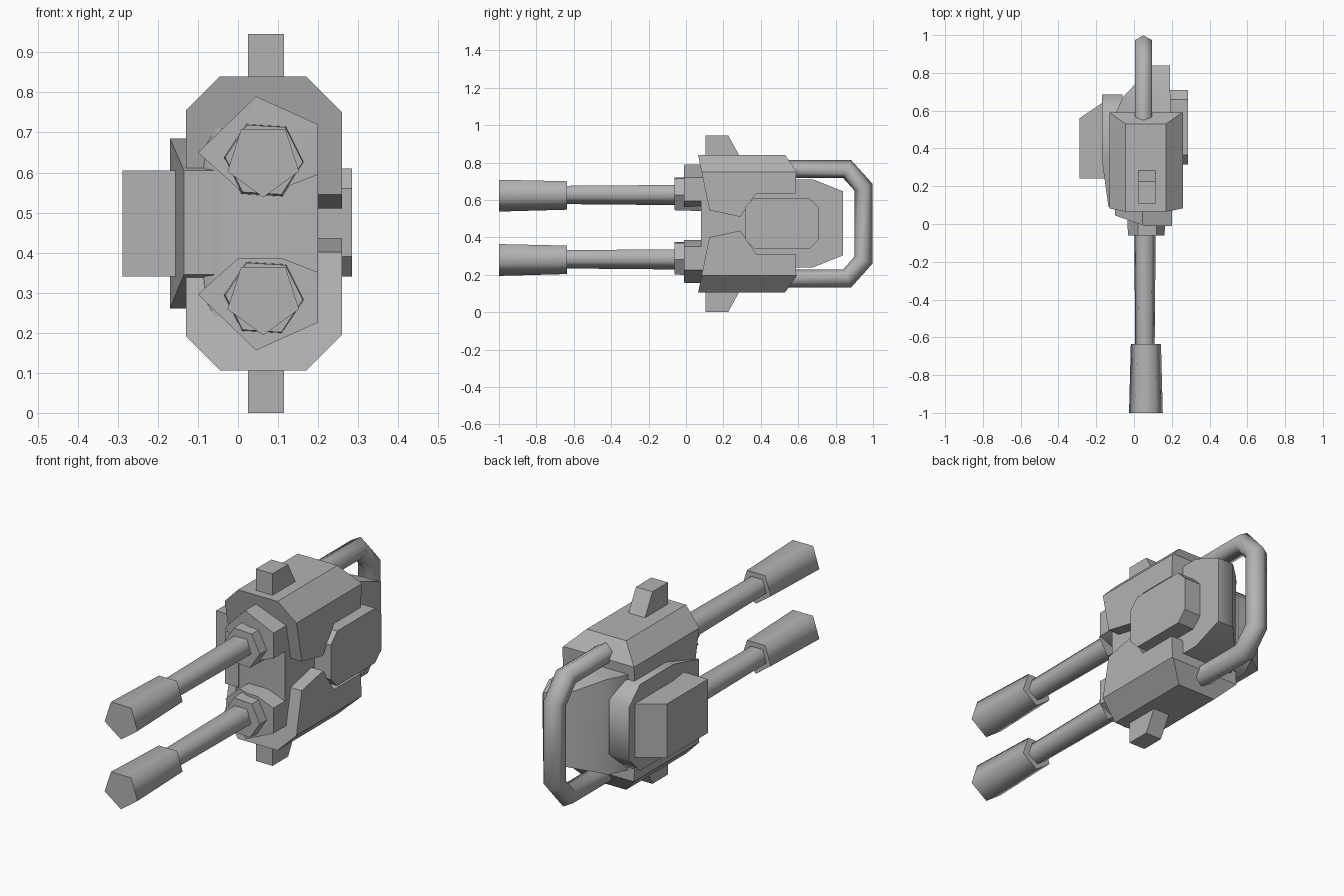
import bpy, bmesh, math
from mathutils import Vector

if "Cube" in bpy.data.objects:
    bpy.data.objects.remove(bpy.data.objects["Cube"])

MID_Z = 0.473
METAL = bpy.data.materials.new("grey metal")
METAL.use_nodes = True
METAL.diffuse_color = (0.45, 0.45, 0.45, 1)
METAL.node_tree.nodes["Principled BSDF"].inputs["Base Color"].default_value = METAL.diffuse_color


def finish(bm, name, angle=30, mirrored=False):
    """Turn a bmesh into a shaded object, optionally mirrored about MID_Z."""
    if mirrored:
        for v in bm.verts:
            v.co.z = 2 * MID_Z - v.co.z
    bmesh.ops.recalc_face_normals(bm, faces=bm.faces)
    mesh = bpy.data.meshes.new(name)
    bm.to_mesh(mesh)
    bm.free()
    mesh.materials.append(METAL)
    obj = bpy.data.objects.new(name, mesh)
    bpy.context.collection.objects.link(obj)
    bpy.ops.object.select_all(action="DESELECT")
    bpy.context.view_layer.objects.active = obj
    obj.select_set(True)
    bpy.ops.object.shade_smooth_by_angle(angle=math.radians(angle))
    return obj


def loft(rings):
    """Skin a list of rings with equal counts and cap both ends."""
    bm = bmesh.new()
    loops = [[bm.verts.new(p) for p in ring] for ring in rings]
    for a, b in zip(loops, loops[1:]):
        for i in range(len(a)):
            j = (i + 1) % len(a)
            bm.faces.new((a[i], a[j], b[j], b[i]))
    bm.faces.new(loops[0])
    bm.faces.new(loops[-1])
    return bm


def prism(profile, axis, lo, hi):
    """Extrude a 2D profile along an axis; the profile uses the other two in order."""
    def place(p, d):
        co = list(p)
        co.insert("xyz".index(axis), d)
        return co
    return loft([[place(p, d) for p in profile] for d in (lo, hi)])


def cut(bm, point, normal):
    """Slice away everything on the normal side and close the hole."""
    res = bmesh.ops.bisect_plane(
        bm, geom=bm.verts[:] + bm.edges[:] + bm.faces[:], dist=1e-5,
        plane_co=Vector(point), plane_no=Vector(normal), clear_outer=True)
    edges = [e for e in res["geom_cut"] if isinstance(e, bmesh.types.BMEdge)]
    bmesh.ops.holes_fill(bm, edges=edges, sides=0)


def ring_y(x, z, y, radius, sides, turn):
    """Regular polygon facing along y."""
    return [(x + radius * math.cos(turn + math.tau * i / sides), y,
             z + radius * math.sin(turn + math.tau * i / sides)) for i in range(sides)]


# Central core, rounded at its left front and bevelled at the back
core = prism([(0.2, 0.08), (0.19, 0.84), (0.1, 0.84), (-0.06, 0.67), (-0.1, 0.58),
              (-0.1, 0.14), (-0.08, 0.1), (-0.02, 0.08)], "z", 0.24, 0.71)
cut(core, (0, 0.68, 0.71), (0, 0.4, 1))
cut(core, (0, 0.68, 0.24), (0, 0.4, -1))
finish(core, "core", 50)

# Upper and lower armour shells, front blocks and lugs
for level, flip in (("upper", False), ("lower", True)):
    shell = prism([(0.065, 0.84), (0.53, 0.84), (0.59, 0.755), (0.585, 0.635),
                   (0.375, 0.635), (0.29, 0.51), (0.125, 0.545)], "x", -0.13, 0.26)
    cut(shell, (0.17, 0, 0.84), (1, 0, 1))
    cut(shell, (-0.045, 0, 0.84), (-1, 0, 1))
    finish(shell, level + "_shell", 30, flip)

    block = prism([(-0.1, 0.65), (0.045, 0.79), (0.2, 0.72), (0.2, 0.595),
                   (0.11, 0.56), (0.0, 0.56)], "y", -0.01, 0.14)
    cut(block, (-0.1, 0.045, 0), (-0.35, -1, 0))
    finish(block, level + "_front_block", 30, flip)

    lug = prism([(0.105, 0.8), (0.105, 0.946), (0.225, 0.946), (0.305, 0.8)],
                "x", 0.025, 0.115)
    finish(lug, level + "_lug", 30, flip)

# Twin barrels with collars and flared muzzles
for level, z in (("upper", 0.632), ("lower", 0.288)):
    finish(loft([ring_y(0.065, z, -0.062, 0.097, 6, -0.06),
                 ring_y(0.065, z, 0.1, 0.103, 6, -0.06)]), level + "_collar", 45)
    finish(loft([ring_y(0.058, z, -0.66, 0.054, 5, -math.pi / 2),
                 ring_y(0.058, z, 0.0, 0.06, 5, -math.pi / 2)]), level + "_barrel", 75)
    finish(loft([ring_y(0.063, z, -1.0, 0.094, 5, -math.pi / 2),
                 ring_y(0.063, z, -0.635, 0.084, 5, -math.pi / 2)]), level + "_muzzle", 75)

# Right side plate with a tapered front, and the box on it
plate = prism([(0.09, 0.345), (0.09, 0.605), (0.34, 0.685), (0.6, 0.685),
               (0.685, 0.605), (0.685, 0.345), (0.6, 0.26), (0.34, 0.26)], "x", -0.17, -0.06)
cut(plate, (-0.17, 0.34, 0), (-0.25, -0.035, 0))
finish(plate, "right_plate", 50)
finish(prism([(-0.288, 0.24), (-0.288, 0.56), (-0.17, 0.64), (-0.1, 0.64),
              (-0.1, 0.24)], "z", 0.34, 0.605), "right_box", 30)

# Left octagonal cover
finish(prism([(0.315, 0.39), (0.315, 0.56), (0.365, 0.61), (0.66, 0.61), (0.71, 0.56),
              (0.71, 0.39), (0.66, 0.34), (0.365, 0.34)], "x", 0.15, 0.285), "left_cover", 30)

# Rear handle: a six-sided tube swept along a bent path with mitred corners
path = [Vector((0.05, y, z)) for y, z in ((0.5, 0.765), (0.862, 0.765), (0.95, 0.667),
                                          (0.95, 0.279), (0.862, 0.181), (0.5, 0.181))]
rings = []
for i, p in enumerate(path):
    before = (p - path[max(i - 1, 0)]).normalized()
    after = (path[min(i + 1, len(path) - 1)] - p).normalized()
    along = (before + after).normalized()
    out = Vector((1, 0, 0)).cross(along)
    miter = 1 / max(along.dot(after), along.dot(before))
    rings.append([p + 0.048 * (out * miter * math.cos(a) + Vector((1.08 * math.sin(a), 0, 0)))
                  for a in (math.tau * k / 6 for k in range(6))])
finish(loft(rings), "rear_handle", 75)
